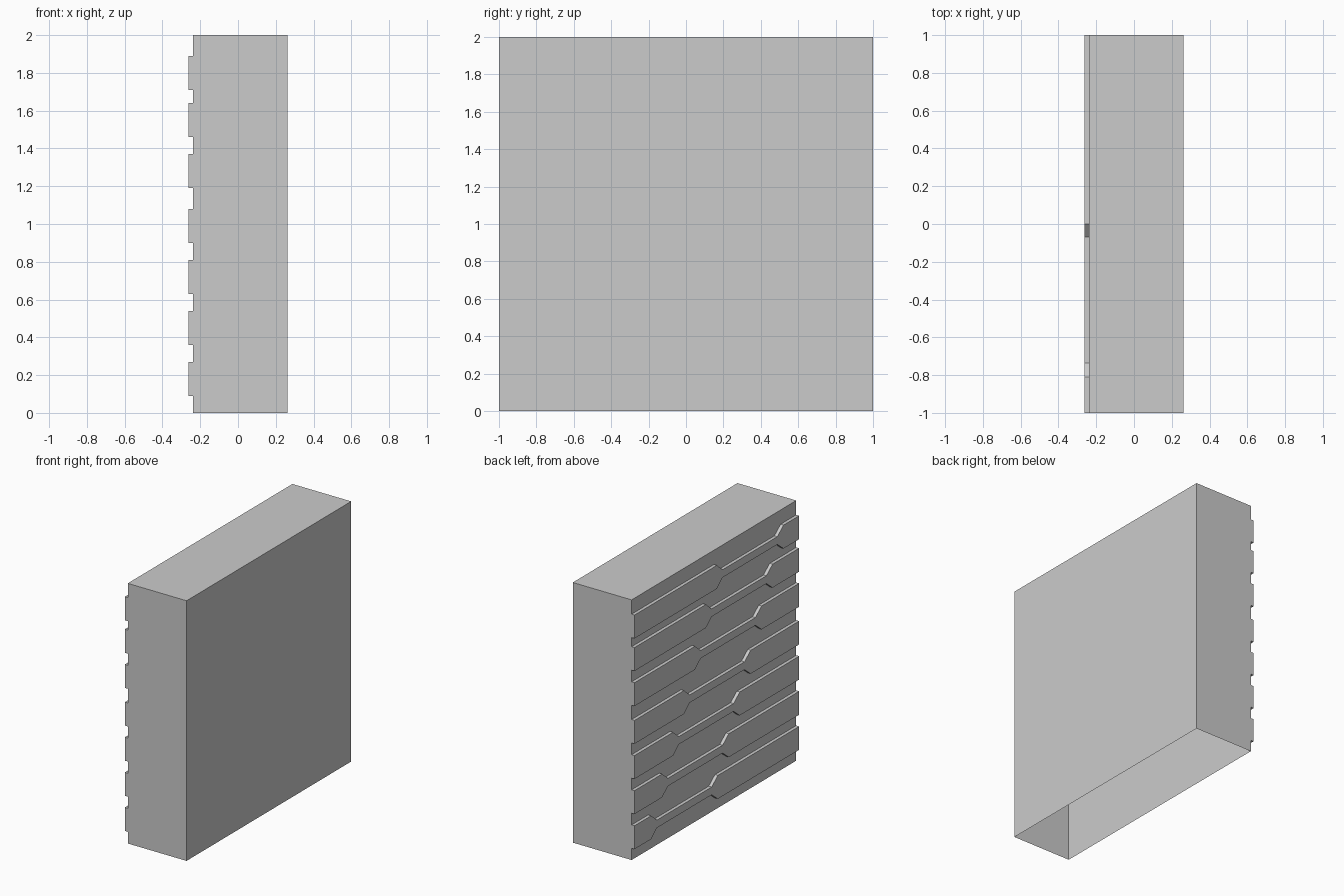
import bpy, bmesh

if "Cube" in bpy.data.objects:
    bpy.data.objects.remove(bpy.data.objects["Cube"])

WALL_X, FACE_X, RIGHT_X = -0.2375, -0.2625, 0.2625


def add_object(name, bm):
    bmesh.ops.recalc_face_normals(bm, faces=bm.faces)
    mesh = bpy.data.meshes.new(name)
    bm.to_mesh(mesh)
    bm.free()
    obj = bpy.data.objects.new(name, mesh)
    bpy.context.collection.objects.link(obj)
    return obj


# Wall block: thin box shell, open underneath
bm = bmesh.new()
bmesh.ops.create_cube(bm, size=1)
for v in bm.verts:
    v.co.x = RIGHT_X if v.co.x > 0 else WALL_X
    v.co.y *= 2
    v.co.z = 2 if v.co.z > 0 else 0
bottom = [f for f in bm.faces if f.calc_center_median().z < 0.01]
bmesh.ops.recalc_face_normals(bm, faces=bm.faces)
bmesh.ops.delete(bm, geom=bottom, context='FACES_ONLY')
bm.normal_update()
mesh = bpy.data.meshes.new("wall_block")
bm.to_mesh(mesh)
bm.free()
bpy.context.collection.objects.link(bpy.data.objects.new("wall_block", mesh))


# Raised trim strip: wide, necked down in the middle, wide again
def trim_strip(name, z, y):
    half = [(1, 0.09), (y, 0.09), (y - 0.07, 0.03),
            (y - 0.735, 0.03), (y - 0.81, 0.09), (-1, 0.09)]
    outline = [(a, z + h) for a, h in half] + [(a, z - h) for a, h in reversed(half)]
    bm = bmesh.new()
    front = [bm.verts.new((FACE_X, a, b)) for a, b in outline]
    back = [bm.verts.new((WALL_X, a, b)) for a, b in outline]
    bm.faces.new(front)
    n = len(outline)
    for i in range(n):
        j = (i + 1) % n
        bm.faces.new((front[i], front[j], back[j], back[i]))
    obj = add_object(name, bm)
    # the open shell must face outwards (-x)
    if obj.data.polygons[0].normal.x > 0:
        obj.data.flip_normals()


# Seven strips, each row's neck stepping along the wall
for i, z in enumerate([1.80, 1.55, 1.28, 0.99, 0.72, 0.45, 0.18]):
    trim_strip(f"trim_strip_{i + 1}", z, 0.133 * i)
